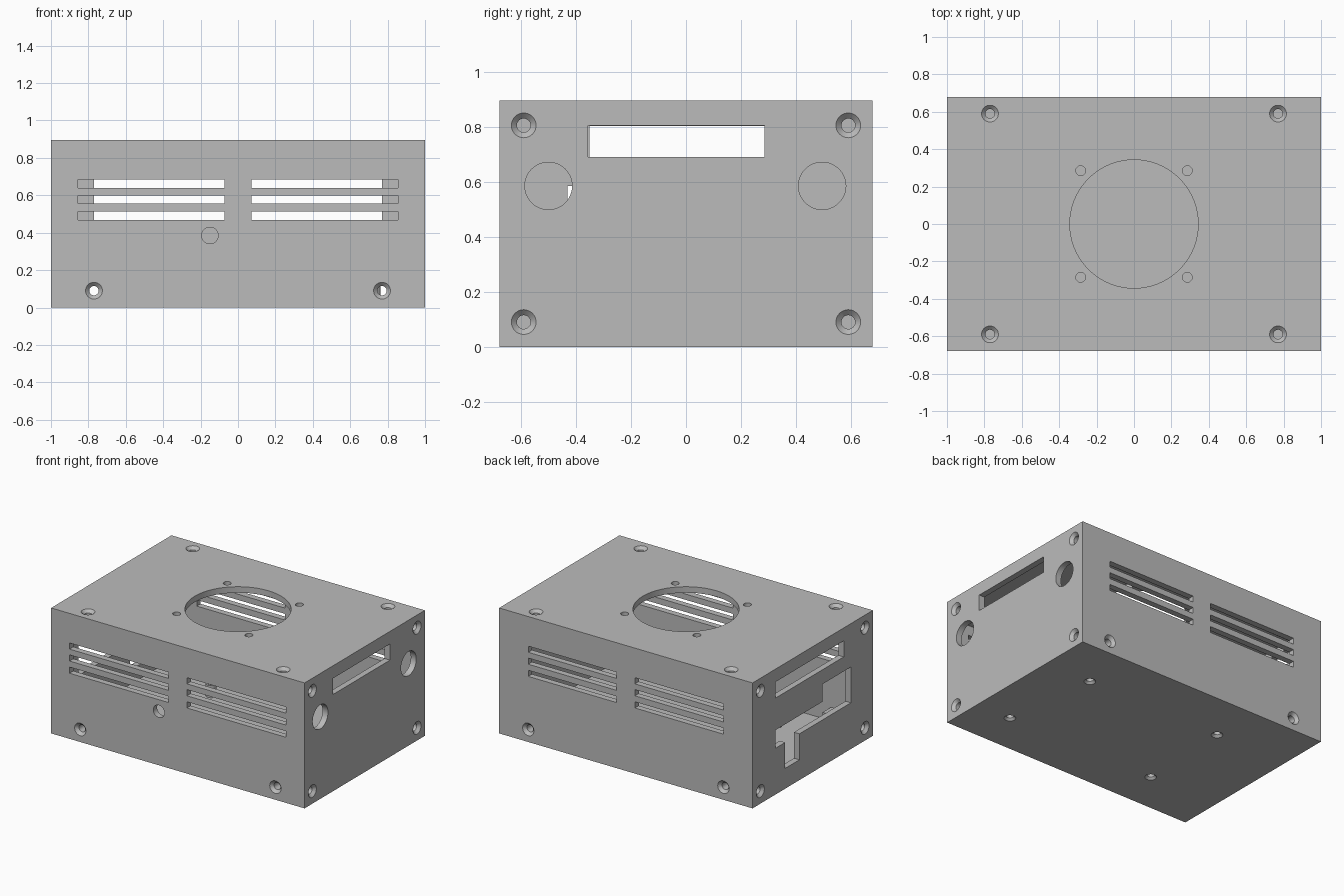
import bpy, bmesh
from mathutils import Matrix, Vector

if "Cube" in bpy.data.objects:
    bpy.data.objects.remove(bpy.data.objects["Cube"], do_unlink=True)

W, D, H, T = 1.0, 0.678, 0.895, 0.043   # half width, half depth, height, wall
SCREW_X, SCREW_Y, SCREW_Z = 0.77, 0.59, 0.09

grey = bpy.data.materials.new("case grey")
grey.use_nodes = True
grey.diffuse_color = (0.5, 0.5, 0.5, 1)
grey.node_tree.nodes["Principled BSDF"].inputs["Base Color"].default_value = (0.5, 0.5, 0.5, 1)


def box(bm, x, y, z):
    """Axis-aligned box from three (low, high) ranges."""
    spans = (x, y, z)
    mid = Vector([(a + b) / 2 for a, b in spans])
    size = Vector([b - a for a, b in spans])
    bmesh.ops.create_cube(bm, size=1, matrix=Matrix.Translation(mid) @ Matrix.Diagonal(size).to_4x4())


def rod(bm, start, end, r1, r2=None, sides=48):
    """Cylinder or cone between two points."""
    a, b = Vector(start), Vector(end)
    turn = (b - a).to_track_quat('Z', 'Y').to_matrix().to_4x4()
    bmesh.ops.create_cone(bm, cap_ends=True, segments=sides, radius1=r1,
                          radius2=r1 if r2 is None else r2, depth=(b - a).length,
                          matrix=Matrix.Translation((a + b) / 2) @ turn)


def screw(bm, point, inward, depth, head=0.045, shank=0.025):
    """Countersunk screw hole starting on an outer face."""
    p, d = Vector(point), Vector(inward)
    slope = head - shank
    rod(bm, p - d * 0.01, p + d * slope, head + 0.01, shank, 32)
    rod(bm, p + d * slope * 0.8, p + d * depth, shank, None, 32)


def make(name, bm):
    mesh = bpy.data.meshes.new(name)
    bm.to_mesh(mesh)
    bm.free()
    mesh.materials.append(grey)
    obj = bpy.data.objects.new(name, mesh)
    bpy.context.collection.objects.link(obj)
    return obj


def cut(obj, cutter):
    """Subtract the cutter and bake the result."""
    cutter.hide_render = True
    mod = obj.modifiers.new("cut", 'BOOLEAN')
    mod.operation, mod.solver, mod.object = 'DIFFERENCE', 'EXACT', cutter
    mod.use_self = True
    graph = bpy.context.evaluated_depsgraph_get()
    baked = bpy.data.meshes.new_from_object(obj.evaluated_get(graph))
    obj.modifiers.clear()
    obj.data = baked


def cutter_of(name, build):
    bm = bmesh.new()
    build(bm)
    return make(name, bm)


signs = (-1, 1)
mega_holes = [(-0.455, -0.375), (0.727, -0.375), (-0.433, 0.315), (0.635, 0.315)]


def screws(bm):
    for sx in signs:
        for sy in signs:
            # lid, side and front/back screws at each corner
            screw(bm, (sx * SCREW_X, sy * SCREW_Y, H), (0, 0, -1), 0.12)
            screw(bm, (sx * SCREW_X, sy * D, SCREW_Z), (0, -sy, 0), 0.2)
            for z in (SCREW_Z, H - SCREW_Z):
                screw(bm, (sx * W, sy * SCREW_Y, z), (-sx, 0, 0), 0.2)
    for x, y in mega_holes:
        screw(bm, (x, y, 0), (0, 0, 1), 0.3, 0.038, 0.023)


def openings(bm):
    # fan hole with its four mounting holes
    rod(bm, (0, 0, H - 0.1), (0, 0, H + 0.1), 0.343, None, 96)
    for sx in signs:
        for sy in signs:
            rod(bm, (sx * 0.285, sy * 0.285, H - 0.1), (sx * 0.285, sy * 0.285, H + 0.1), 0.026)
        # vent slots, wider on the front than on the back
        for sy, far in ((-1, 0.855), (1, 0.77)):
            for z in (0.49, 0.577, 0.662):
                box(bm, sorted((sx * 0.072, sx * far)),
                    sorted((sy * (D - 0.1), sy * (D + 0.1))), (z - 0.022, z + 0.022))
    # small front hole
    rod(bm, (-0.15, -D - 0.1, 0.385), (-0.15, -D + 0.1, 0.385), 0.044)
    # right panel in +x: cable holes and slot
    for y in (-0.5, 0.495):
        rod(bm, (W - 0.1, y, 0.585), (W + 0.1, y, 0.585), 0.086)
    box(bm, (W - 0.1, W + 0.1), (-0.357, 0.285), (0.69, 0.805))
    # opposite panel: slot, stepped port opening and notch
    left = (-W - 0.1, -W + 0.1)
    box(bm, left, (-0.35, 0.42), (0.688, 0.803))
    box(bm, left, (-0.43, 0.42), (0.33, 0.46))
    box(bm, left, (-0.43, -0.11), (0.4, 0.585))
    box(bm, left, (0.15, 0.31), (0.145, 0.4))


# Case: hollow box with all openings
bm = bmesh.new()
box(bm, (-W, W), (-D, D), (0, H))
case = make("case_shell", bm)

# Corner blocks that take the screws
bm = bmesh.new()
for sx in signs:
    for sy in signs:
        for z in ((T - 0.01, 0.14), (H - 0.14, H - T + 0.01)):
            box(bm, sorted((sx * 0.7, sx * (W - T + 0.01))),
                sorted((sy * 0.54, sy * (D - T + 0.01))), z)
blocks = make("corner_blocks", bm)

# Board standoffs on the floor
bm = bmesh.new()
for x, y in mega_holes:
    rod(bm, (x, y, T - 0.005), (x, y, 0.13), 0.036, None, 32)
standoffs = make("board_standoffs", bm)

cavity = cutter_of("cavity_cutter", lambda b: box(b, (T - W, W - T), (T - D, D - T), (T, H - T)))
opening_cutter = cutter_of("opening_cutter", openings)
screw_cutter = cutter_of("screw_cutter", screws)

for tool in (cavity, opening_cutter, screw_cutter):
    cut(case, tool)
cut(blocks, screw_cutter)
cut(standoffs, screw_cutter)

for tool in (cavity, opening_cutter, screw_cutter):
    bpy.data.objects.remove(tool, do_unlink=True)

# Smooth round walls, sharp corners
bpy.ops.object.select_all(action='DESELECT')
for obj in (case, blocks, standoffs):
    obj.select_set(True)
bpy.context.view_layer.objects.active = case
bpy.ops.object.shade_smooth_by_angle()
